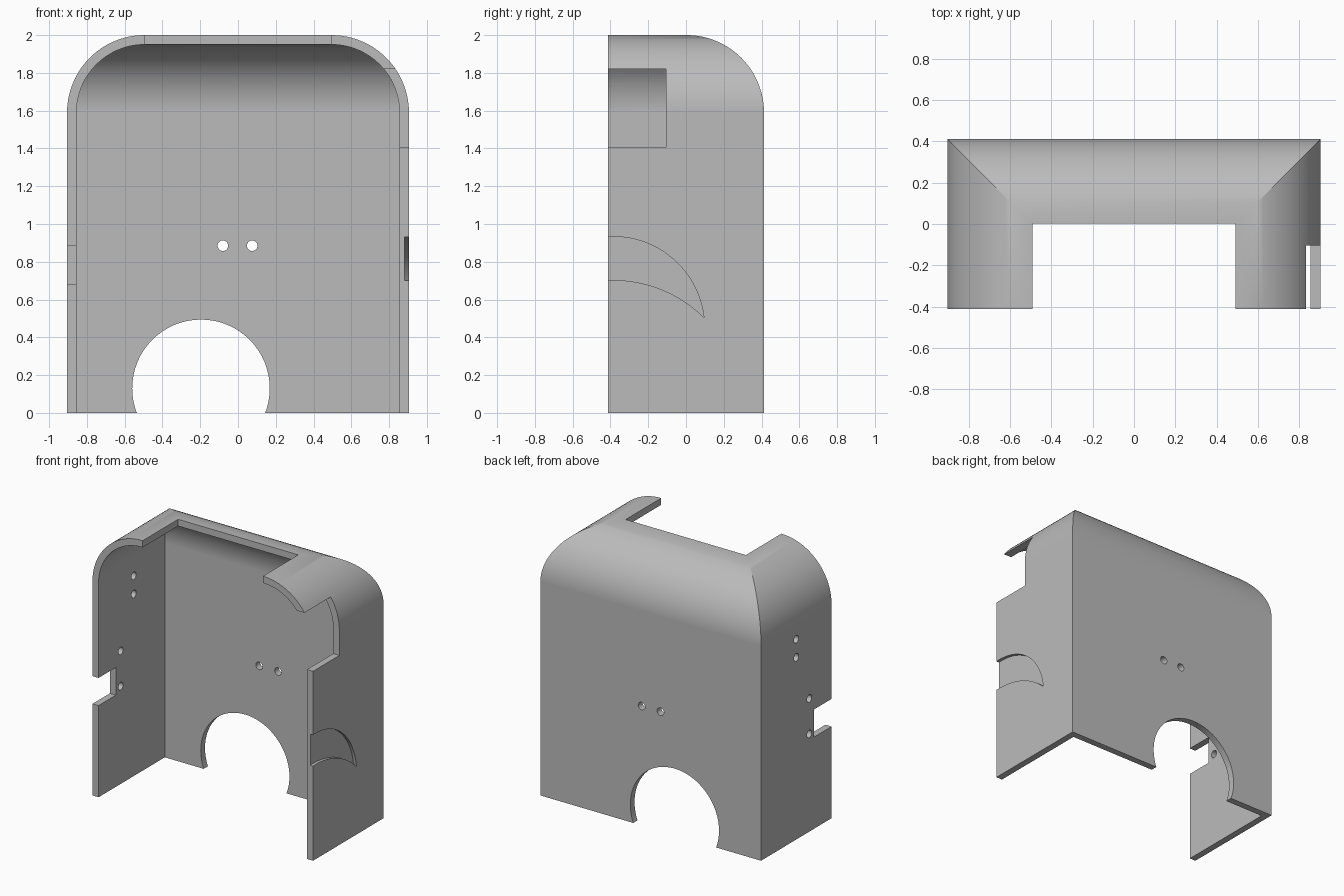
import bpy, bmesh, math
from mathutils import Matrix

if "Cube" in bpy.data.objects:
    bpy.data.objects.remove(bpy.data.objects["Cube"], do_unlink=True)

GREY = (0.5, 0.5, 0.5, 1)
mat = bpy.data.materials.new("light_grey")
mat.use_nodes = True
mat.diffuse_color = GREY
mat.node_tree.nodes["Principled BSDF"].inputs["Base Color"].default_value = GREY


def finish(name, bm):
    bmesh.ops.recalc_face_normals(bm, faces=bm.faces)
    mesh = bpy.data.meshes.new(name)
    bm.to_mesh(mesh)
    bm.free()
    mesh.materials.append(mat)
    obj = bpy.data.objects.new(name, mesh)
    bpy.context.collection.objects.link(obj)
    return obj


def hood(name, radius, front, bottom, steps=24):
    """Stack of rectangles that shrink along a quarter circle at the top."""
    bm = bmesh.new()
    angles = [math.pi / 2 * i / steps for i in range(steps + 1)]
    levels = [(radius, bottom)] + [(radius * math.cos(a), 1.59 + radius * math.sin(a)) for a in angles]
    rings = []
    for grow, z in levels:
        w, back = 0.495 + grow, 0.003 + grow
        rings.append([bm.verts.new((x, y, z)) for x, y in
                      ((-w, front), (w, front), (w, back), (-w, back))])
    for low, high in zip(rings, rings[1:]):
        for i in range(4):
            j = (i + 1) % 4
            bm.faces.new((low[i], low[j], high[j], high[i]))
    bm.faces.new(rings[0])
    bm.faces.new(rings[-1])
    return finish(name, bm)


def box(name, x, y, z):
    bm = bmesh.new()
    bmesh.ops.create_cube(bm, size=1)
    for v in bm.verts:
        for k, (lo, hi) in enumerate((x, y, z)):
            v.co[k] = lo if v.co[k] < 0 else hi
    return finish(name, bm)


def drill(name, centre, radius, axis, depth=0.3, sides=24):
    bm = bmesh.new()
    bmesh.ops.create_cone(bm, cap_ends=True, segments=sides, radius1=radius,
                          radius2=radius, depth=depth)
    turn = Matrix.Rotation(math.pi / 2, 4, "Y" if axis == "X" else "X")
    bm.transform(Matrix.Translation(centre) @ turn)
    return finish(name, bm)


def crescent(name, x0, x1, steps=24):
    """Half crescent running from the front edge to a tip."""
    def arc(zc, r):
        start, end = -0.47, 0.095
        ys = [start + (end - start) * math.sin(math.pi / 2 * i / steps) for i in range(steps + 1)]
        return [(y, zc + math.sqrt(max(r * r - (y + 0.385) ** 2, 0))) for y in ys]
    outline = arc(0.45, 0.4832) + arc(0.022, 0.681)[-2::-1]
    bm = bmesh.new()
    face = bm.faces.new([bm.verts.new((x0, y, z)) for y, z in outline])
    new = bmesh.ops.extrude_face_region(bm, geom=[face])["geom"]
    bmesh.ops.translate(bm, vec=(x1 - x0, 0, 0),
                        verts=[g for g in new if isinstance(g, bmesh.types.BMVert)])
    return finish(name, bm)


# Outer hood and everything removed from it
shell = hood("cover_shell", 0.41, -0.413, 0)
cutters = [
    hood("inner_space", 0.36, -1, -1),
    box("top_opening", (-0.493, 0.493), (-1, 0.002), (1.8, 2.3)),
    box("side_window", (0.6, 1.2), (-1, -0.105), (1.405, 1.82)),
    box("side_notch", (-1.2, -0.7), (-1, -0.21), (0.68, 0.885)),
    drill("back_arch", (-0.196, 0.4, 0.13), 0.364, "Y", sides=64),
    crescent("crescent_recess", 0.882, 1.0),
    drill("recess_hole", (0.88, -0.365, 0.88), 0.028, "X"),
]
for x in (-0.08, 0.075):
    cutters.append(drill("back_hole", (x, 0.4, 0.885), 0.028, "Y"))
for y, z in ((0, 1.485), (0, 1.35), (-0.153, 0.987), (-0.153, 0.725)):
    cutters.append(drill("side_hole", (-0.88, y, z), 0.028, "X"))

bpy.context.view_layer.objects.active = shell
shell.select_set(True)
for cutter in cutters:
    mod = shell.modifiers.new(cutter.name, "BOOLEAN")
    mod.operation, mod.solver, mod.object = "DIFFERENCE", "EXACT", cutter
    bpy.ops.object.modifier_apply(modifier=mod.name)
    bpy.data.objects.remove(cutter, do_unlink=True)

# Smooth curves with crisp edges and flat walls
bpy.ops.object.shade_smooth_by_angle(angle=math.radians(20))
weighted = shell.modifiers.new("flat_walls", "WEIGHTED_NORMAL")
weighted.keep_sharp = True
